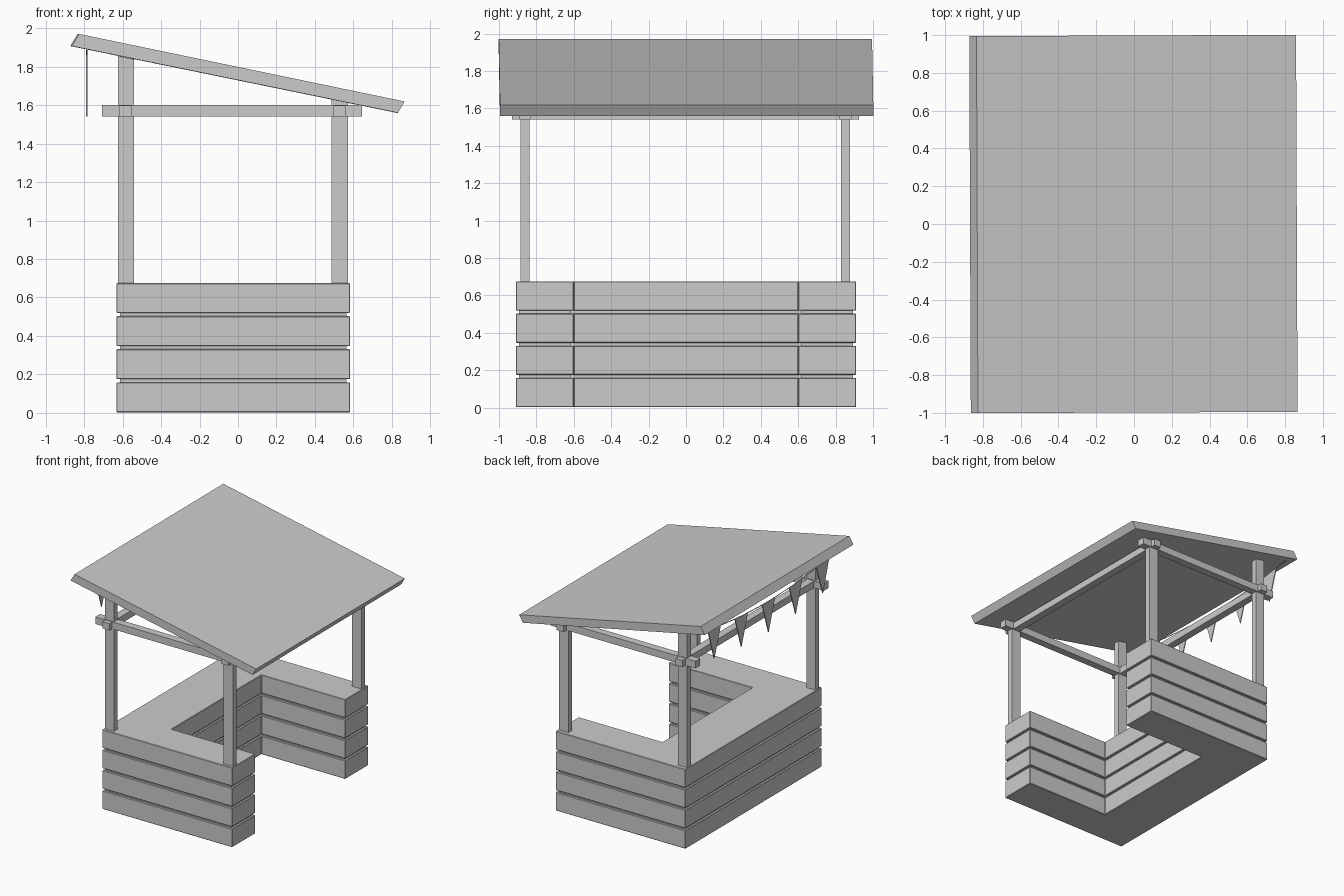
import bpy, bmesh, math
from mathutils import Vector

if "Cube" in bpy.data.objects:
    bpy.data.objects.remove(bpy.data.objects["Cube"])


def prism(name, pts, axis, a, b, bevel=0.0):
    """Extrude a closed 2D profile from a to b along the y or z axis, or x."""
    def place(p, d):
        return {'x': (d, p[0], p[1]), 'y': (p[0], d, p[1]), 'z': (p[0], p[1], d)}[axis]
    bm = bmesh.new()
    face = bm.faces.new([bm.verts.new(place(p, a)) for p in pts])
    ext = bmesh.ops.extrude_face_region(bm, geom=[face])
    moved = [g for g in ext['geom'] if isinstance(g, bmesh.types.BMVert)]
    bmesh.ops.translate(bm, verts=moved, vec=Vector(place((0, 0), b - a)))
    bmesh.ops.recalc_face_normals(bm, faces=bm.faces)
    mesh = bpy.data.meshes.new(name)
    bm.to_mesh(mesh)
    bm.free()
    ob = bpy.data.objects.new(name, mesh)
    bpy.context.collection.objects.link(ob)
    if bevel:
        mod = ob.modifiers.new("edge_bevel", 'BEVEL')
        mod.width = bevel
        mod.segments = 1
    return ob


def rect(x0, x1, y0, y1):
    return [(x0, y0), (x1, y0), (x1, y1), (x0, y1)]


def u_shape(inset):
    """Counter plan, open towards +x."""
    i = inset
    x0, x1, xi, yo, yi = -0.632 + i, 0.583 - i, -0.20 - i, 0.91 - i, 0.60 + i
    return [(x0, -yo), (x1, -yo), (x1, -yi), (xi, -yi),
            (xi, yi), (x1, yi), (x1, yo), (x0, yo)]


# counter: four rows of boards around a recessed core
prism("counter_core", u_shape(0.018), 'z', 0.02, 0.66)
for k in range(4):
    z = 0.003 + k * 0.172
    prism(f"counter_boards_{k + 1}", u_shape(0), 'z', z, z + 0.156, 0.004)


# roof: sloping slab with slanted ends
def under(x):
    return 1.905 - 0.203 * (x + 0.868)


roof = prism("roof", [(-0.868, 1.907), (0.828, 1.56), (0.862, 1.619), (-0.83, 1.97)],
             'y', -0.998, 0.998)
roof.rotation_euler.z = 0.004

# posts, cut to the roof slope
for px, (x0, x1) in {"tall": (-0.625, -0.54), "short": (0.485, 0.573)}.items():
    for side, y in (("front", -0.862), ("back", 0.853)):
        prism(f"{px}_{side}_post",
              [(x0, 0.66), (x1, 0.66), (x1, under(x1)), (x0, under(x0))],
              'y', y - 0.024, y + 0.024)

# beams crossing at the posts
for side, y in (("front", -0.862), ("back", 0.853)):
    prism(f"{side}_side_beam", rect(y - 0.032, y + 0.032, 1.54, 1.60), 'x', -0.708, 0.645)
for end, x in (("tall", -0.583), ("short", 0.529)):
    prism(f"{end}_cross_beam", rect(x - 0.032, x + 0.032, 1.54, 1.598), 'y', -0.93, 0.925)


# bunting: sagging string with five pennants
def sag(y):
    return 1.80 + 0.085 * ((y - 0.02) / 0.93) ** 2


ys = [0.95 - i * 1.86 / 16 for i in range(17)]
curve = bpy.data.curves.new("bunting_string", 'CURVE')
curve.dimensions = '3D'
curve.bevel_depth = 0.004
curve.bevel_resolution = 0
spline = curve.splines.new('POLY')
spline.points.add(len(ys) - 1)
for p, y in zip(spline.points, ys):
    p.co = (-0.787, y, sag(y), 1)
bpy.context.collection.objects.link(bpy.data.objects.new("bunting_string", curve))

for i in range(5):
    y = 0.75 - i * 0.3625
    l, r = y - 0.085, y + 0.085
    prism(f"pennant_{i + 1}", [(l, sag(l)), (r, sag(r)), (y, sag(y) - 0.26)],
          'x', -0.791, -0.783)
